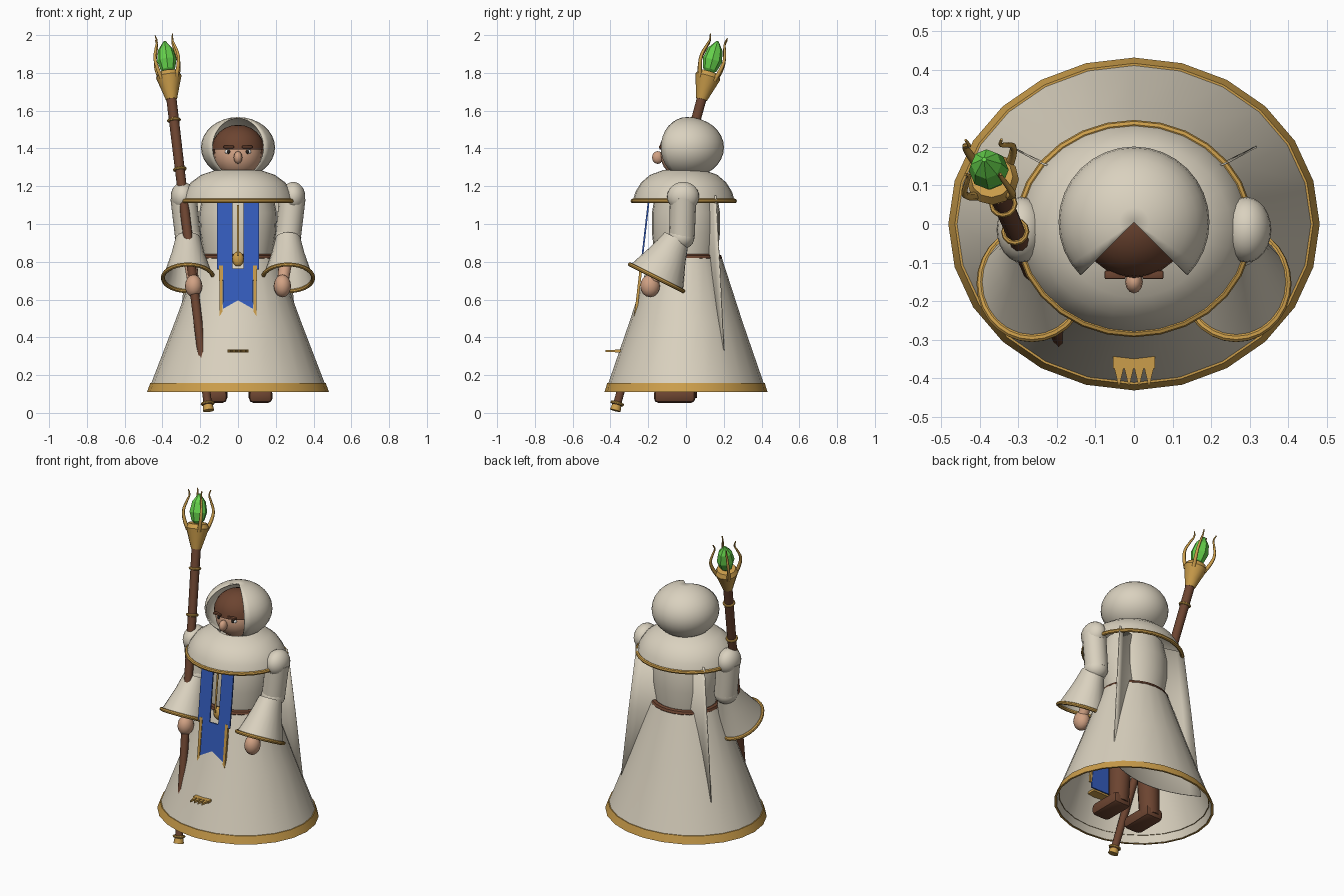
import bpy, bmesh, math
from mathutils import Vector, Matrix

if "Cube" in bpy.data.objects:
    bpy.data.objects.remove(bpy.data.objects["Cube"])


def material(name, rgb):
    m = bpy.data.materials.new(name)
    m.use_nodes = True
    m.diffuse_color = (*rgb, 1)
    m.node_tree.nodes["Principled BSDF"].inputs["Base Color"].default_value = (*rgb, 1)
    return m


CREAM = material("cream cloth", (0.70, 0.64, 0.52))
GOLD = material("gold", (0.60, 0.34, 0.07))
BROWN = material("brown leather", (0.15, 0.058, 0.03))
BLUE = material("blue cloth", (0.035, 0.11, 0.52))
GREEN = material("green crystal", (0.13, 0.64, 0.07))
SKIN = material("skin", (0.64, 0.36, 0.23))
DARK = material("dark eye", (0.02, 0.015, 0.012))
WHITE = material("eye white", (0.8, 0.8, 0.78))


def finish(bm, name, mat, smooth=True, thick=0):
    bmesh.ops.recalc_face_normals(bm, faces=bm.faces)
    me = bpy.data.meshes.new(name)
    bm.to_mesh(me)
    bm.free()
    ob = bpy.data.objects.new(name, me)
    bpy.context.collection.objects.link(ob)
    me.materials.append(mat)
    if thick:
        mod = ob.modifiers.new("thickness", "SOLIDIFY")
        mod.thickness = thick
        mod.offset = 0
    if smooth:
        bpy.ops.object.select_all(action="DESELECT")
        ob.select_set(True)
        bpy.context.view_layer.objects.active = ob
        bpy.ops.object.shade_smooth_by_angle(angle=math.radians(40))
    return ob


def frame(center, axis=(0, 0, 1)):
    return Matrix.Translation(center) @ Vector((0, 0, 1)).rotation_difference(Vector(axis)).to_matrix().to_4x4()


def lathe(name, mat, profile, segs=24, center=(0, 0, 0), axis=(0, 0, 1), caps=False, **kw):
    """Profile rows are (x radius, y radius, height)."""
    bm = bmesh.new()
    rings = [[bm.verts.new((rx * math.cos(a), ry * math.sin(a), z))
              for a in (math.tau * i / segs for i in range(segs))] for rx, ry, z in profile]
    for low, high in zip(rings, rings[1:]):
        for i in range(segs):
            j = (i + 1) % segs
            bm.faces.new((low[i], low[j], high[j], high[i]))
    if caps:
        bm.faces.new(rings[0])
        bm.faces.new(rings[-1])
    bm.transform(frame(center, axis))
    return finish(bm, name, mat, **kw)


def rod(name, mat, a, b, ra, rb, segs=16, smooth=True):
    d = Vector(b) - Vector(a)
    return lathe(name, mat, [(ra, ra, 0), (rb, rb, d.length)], segs, a, d, caps=True, smooth=smooth)


def ball(name, mat, center, radii, keep=None, segs=24, thick=0):
    bm = bmesh.new()
    bmesh.ops.create_uvsphere(bm, u_segments=segs, v_segments=segs // 2, radius=1)
    if keep:
        drop = [f for f in bm.faces if not keep(f.calc_center_median())]
        bmesh.ops.delete(bm, geom=drop, context="FACES")
    bm.transform(Matrix.Translation(center) @ Matrix.Diagonal((*radii, 1)))
    return finish(bm, name, mat, thick=thick)


def ring(name, mat, center, rx, ry, minor, axis=(0, 0, 1), segs=28):
    bm = bmesh.new()
    loops = []
    for i in range(segs):
        a = math.tau * i / segs
        c = Vector((rx * math.cos(a), ry * math.sin(a), 0))
        out = Vector((math.cos(a), math.sin(a), 0))
        loops.append([bm.verts.new(c + out * minor * math.cos(t) + Vector((0, 0, minor * math.sin(t))))
                      for t in (math.tau * k / 8 for k in range(8))])
    for i in range(segs):
        p, q = loops[i], loops[(i + 1) % segs]
        for k in range(8):
            bm.faces.new((p[k], q[k], q[(k + 1) % 8], p[(k + 1) % 8]))
    bm.transform(frame(center, axis))
    return finish(bm, name, mat)


def box(name, mat, center, size, bevel=0):
    bm = bmesh.new()
    bmesh.ops.create_cube(bm, size=1)
    bm.transform(Matrix.Translation(center) @ Matrix.Diagonal((*size, 1)))
    if bevel:
        bmesh.ops.bevel(bm, geom=bm.edges[:], offset=bevel, segments=2, affect="EDGES", profile=0.5)
    return finish(bm, name, mat)


def plate(name, mat, points, thick):
    bm = bmesh.new()
    bm.faces.new([bm.verts.new(p) for p in points])
    return finish(bm, name, mat, smooth=False, thick=thick)


# Robe: skirt, hem band, torso, belt
lathe("robe_skirt", CREAM, [(0.46, 0.412, 0.155), (0.335, 0.30, 0.48), (0.21, 0.19, 0.82)])
lathe("robe_hem", GOLD, [(0.47, 0.42, 0.11), (0.482, 0.432, 0.11), (0.465, 0.417, 0.157), (0.45, 0.405, 0.157)])
lathe("robe_hem_lining", CREAM, [(0.469, 0.419, 0.111), (0.455, 0.408, 0.157)])
lathe("robe_torso", CREAM, [(0.17, 0.155, 0.76), (0.18, 0.165, 0.82), (0.20, 0.18, 0.95),
                            (0.205, 0.18, 1.06), (0.18, 0.16, 1.18)], caps=True)
ring("belt", BROWN, (0, 0, 0.82), 0.19, 0.172, 0.02)
ball("belt_buckle", GOLD, (0, -0.2, 0.815), (0.03, 0.02, 0.04), segs=16)

# Shoulder capelet with gold trim
MID = (0, -0.012, 0)
lathe("capelet", CREAM, [(0.298, 0.27, 1.122), (0.284, 0.256, 1.17), (0.25, 0.225, 1.22),
                         (0.195, 0.178, 1.26), (0.12, 0.11, 1.285)], 28, MID)
ring("capelet_trim", GOLD, (0, -0.012, 1.122), 0.298, 0.27, 0.012)

# Back cape, hanging concave between its two side edges
bm = bmesh.new()
rows = []
for z, half, edge in ((1.15, 0.24, 0.158), (0.75, 0.28, 0.18), (0.2, 0.33, 0.207)):
    rows.append([bm.verts.new((half * t, 0.11 + (edge - 0.11) * t * t, z)) for t in (i / 6 for i in range(-6, 7))])
for p, q in zip(rows, rows[1:]):
    for i in range(12):
        bm.faces.new((p[i], p[i + 1], q[i + 1], q[i]))
finish(bm, "back_cape", CREAM, thick=0.005)


# Tabard: two stoles, a lower panel and pointed gold edging
def front(x, z):
    return (x, -0.2 - 0.115 * (1.1 - z), z)


for s, side in ((1, "left"), (-1, "right")):
    plate(side + "_stole", BLUE, [front(s * 0.03, 1.13), front(s * 0.112, 1.13),
                                  front(s * 0.112, 0.76), front(s * 0.03, 0.76)], 0.009)
    plate(side + "_tabard_edging", GOLD, [front(s * 0.08, 0.78), front(s * 0.1, 0.78),
                                          front(s * 0.096, 0.36), front(s * 0.084, 0.36)], 0.014)
plate("tabard_panel", BLUE, [front(-0.08, 0.765), front(0.08, 0.765), front(0.08, 0.33), front(-0.08, 0.33)], 0.009)
plate("torso_placket", GOLD, [front(-0.005, 1.1), front(0.005, 1.1), front(0.005, 0.83), front(-0.005, 0.83)], 0.004)
box("fringe_bar", GOLD, (0, -0.335, 0.328), (0.11, 0.08, 0.014))
for i in range(4):
    x = (i - 1.5) * 0.026
    plate("fringe_tooth", GOLD, [(x - 0.013, -0.37, 0.328), (x + 0.013, -0.37, 0.328), (x, -0.425, 0.328)], 0.012)

# Arms, sleeves, hands, legs and boots
RIM = Vector((0.265, -0.155, 0.715))
AIM = Vector((0, -0.447, -0.894))
for s, side in ((1, "left"), (-1, "right")):
    def at(x, y, z):
        return (s * x, y, z)
    ball(side + "_shoulder", CREAM, at(0.292, -0.015, 1.145), (0.064, 0.085, 0.078))
    rod(side + "_upper_arm", CREAM, at(0.265, -0.022, 0.93), at(0.288, -0.015, 1.14), 0.068, 0.07)
    ball(side + "_elbow", CREAM, at(0.265, -0.025, 0.93), (0.07, 0.07, 0.065))
    rim = Vector(at(*RIM))
    lathe(side + "_sleeve", CREAM, [(0.066, 0.07, -0.235), (0.088, 0.1, -0.14), (0.132, 0.155, 0)], 24, rim, AIM)
    ring(side + "_sleeve_trim", GOLD, rim, 0.133, 0.158, 0.011, AIM)
    rod(side + "_forearm", SKIN, at(0.265, -0.04, 0.9), at(0.237, -0.18, 0.69), 0.04, 0.03)
    ball(side + "_hand", SKIN, at(0.235, -0.19, 0.672), (0.046, 0.052, 0.06), segs=16)
    rod(side + "_leg", BROWN, at(0.115, 0, 0.08), at(0.1, 0, 0.5), 0.058, 0.07)
    box(side + "_boot", BROWN, at(0.12, -0.06, 0.09), (0.125, 0.22, 0.075), 0.025)

# Head, hair, hood and face
ball("head", SKIN, (0, -0.005, 1.365), (0.127, 0.13, 0.125))
rod("neck", SKIN, (0, 0, 1.2), (0, 0, 1.3), 0.07, 0.07)
ball("hair", BROWN, (0, 0, 1.395), (0.14, 0.14, 0.13),
     keep=lambda c: c.z > (0.12 if c.y < -0.5 else -0.1 if c.y < 0 else -0.9))
ball("hood", CREAM, (0, 0.005, 1.405), (0.192, 0.192, 0.157), segs=32, thick=0.008,
     keep=lambda c: not (c.y < 0 and abs(c.x) < -c.y))
ball("nose", SKIN, (0, -0.15, 1.352), (0.023, 0.03, 0.034), segs=12)
for s, side in ((1, "left"), (-1, "right")):
    ball(side + "_eye", WHITE, (s * 0.05, -0.112, 1.382), (0.02, 0.014, 0.014), segs=12)
    ball(side + "_pupil", DARK, (s * 0.05, -0.122, 1.382), (0.01, 0.008, 0.011), segs=12)
    box(side + "_eyebrow", BROWN, (s * 0.049, -0.132, 1.408), (0.055, 0.022, 0.014), 0.004)

# Staff, placed along one leaning axis by height
LEAN = Vector((-0.119, 0.277, 1))


def staff(z):
    return Vector((-0.157, -0.372, 0.02)) + LEAN * (z - 0.02)


rod("staff_shaft", BROWN, staff(0.03), staff(1.67), 0.022, 0.027, 10)
rod("staff_foot", GOLD, staff(0.012), staff(0.04), 0.03, 0.026, 10)
for z in (0.05, 1.29, 1.55):
    ring("staff_ring", GOLD, staff(z), 0.029, 0.029, 0.008, LEAN, 12)
cup = staff(1.66)
lathe("staff_cup", GOLD, [(0.03, 0.03, 0), (0.045, 0.045, 0.05), (0.068, 0.068, 0.125), (0.055, 0.055, 0.15)],
      12, cup, LEAN, caps=True)
lathe("staff_crystal", GREEN, [(0.006, 0.006, 0), (0.038, 0.038, 0.03), (0.052, 0.052, 0.08),
                               (0.04, 0.04, 0.14), (0.006, 0.006, 0.185)], 8, staff(1.79), LEAN, caps=True, smooth=False)

# Four curved prongs around the crystal
turn = frame(cup, LEAN)
path = ((0.055, 0.11), (0.08, 0.17), (0.088, 0.22), (0.07, 0.28), (0.058, 0.315), (0.066, 0.345))
for i in range(4):
    a = math.pi / 4 + i * math.pi / 2
    curve = bpy.data.curves.new("staff_prong", "CURVE")
    curve.dimensions = "3D"
    curve.bevel_depth = 0.011
    curve.bevel_resolution = 1
    curve.resolution_u = 4
    curve.use_fill_caps = True
    line = curve.splines.new("BEZIER")
    line.bezier_points.add(len(path) - 1)
    for k, (p, (r, h)) in enumerate(zip(line.bezier_points, path)):
        p.co = turn @ Vector((r * math.cos(a), r * math.sin(a), h))
        p.handle_left_type = p.handle_right_type = "AUTO"
        p.radius = 1.1 - 0.16 * k
    curve.materials.append(GOLD)
    bpy.context.collection.objects.link(bpy.data.objects.new("staff_prong", curve))
